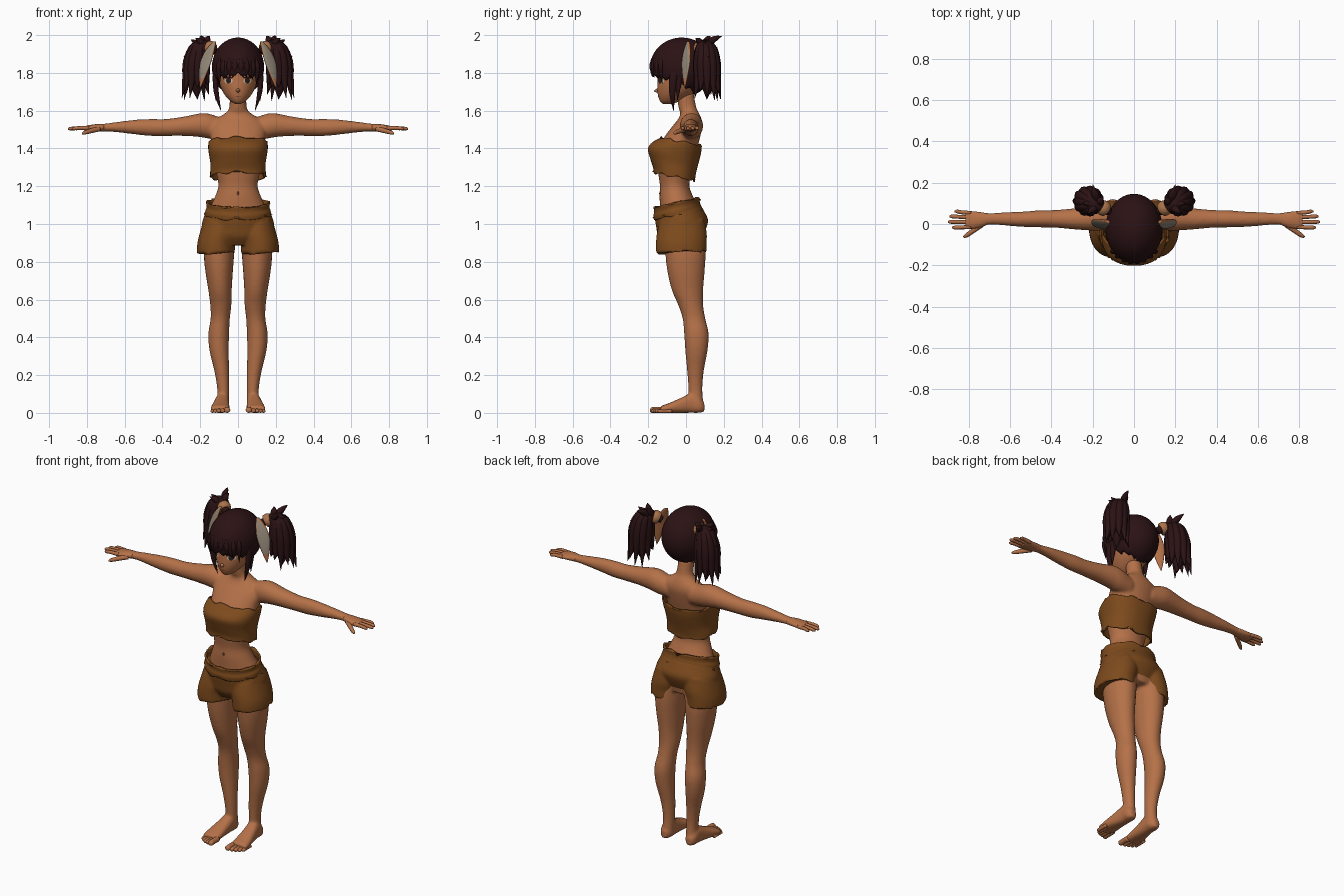
import bpy, bmesh, math, random
from mathutils import Vector
from mathutils.bvhtree import BVHTree

random.seed(4)
X, Y, Z = Vector((1, 0, 0)), Vector((0, 1, 0)), Vector((0, 0, 1))
AXES = {'x': (Y, Z), 'y': (X, Z), 'z': (X, Y)}


def material(name, *rgb):
    m = bpy.data.materials.new(name)
    m.diffuse_color = (*rgb, 1)
    return m


SKIN = material("skin", .46, .165, .065)
CLOTH = material("brown cloth", .205, .069, .012)
HAIR = material("dark hair", .024, .006, .007)
GREY = material("inner ear grey", .30, .25, .19)
TAN = material("tan band", .40, .17, .07)
WHITE = material("eye white", .60, .50, .42)
IRIS = material("eye brown", .03, .012, .008)
LIP = material("dark skin", .24, .07, .035)


def spline(rings, sub):
    """Smooth interpolation through (x, y, z, a, b) rings."""
    out, n = [], len(rings)
    for i in range(n - 1):
        p0, p1, p2, p3 = (rings[max(0, min(n - 1, i + k))] for k in (-1, 0, 1, 2))
        for j in range(sub):
            t = j / sub
            out.append([.5 * (2 * b + (c - a) * t + (2 * a - 5 * b + 4 * c - d) * t * t
                              + (3 * b - a - 3 * c + d) * t ** 3)
                        for a, b, c, d in zip(p0, p1, p2, p3)])
    return out + [list(rings[-1])]


def tube(bm, rings, axis=None, s=1, n=24, power=1, tilt=0, wave=0, caps=True, sub=4):
    """Loft of ellipses; axis None follows the path."""
    pts = spline(rings, sub)
    loops = []
    for i, (cx, cy, cz, a, b) in enumerate(pts):
        c = Vector((cx * s, cy, cz))
        if axis is None:
            p, q = pts[max(i - 1, 0)], pts[min(i + 1, len(pts) - 1)]
            t = Vector(((q[0] - p[0]) * s, q[1] - p[1], q[2] - p[2])).normalized()
            u = t.cross(Vector((.25, .95, .15))).normalized()
            v = t.cross(u)
        else:
            u, v = AXES[axis] if isinstance(axis, str) else axis
        end = i in (0, len(pts) - 1)
        loop = []
        for k in range(n):
            th = 2 * math.pi * k / n
            co, si = math.cos(th), math.sin(th)
            co, si = (math.copysign(abs(w) ** power, w) for w in (co, si))
            p = c + u * co * max(a, .0008) + v * si * max(b, .0008)
            p.z += tilt * (p.y - cy)
            if end:
                p.z += wave * (math.sin(7 * th) + .6 * math.sin(11 * th + 1))
            p.z = max(p.z, 0)
            loop.append(bm.verts.new(p))
        loops.append(loop)
    for l0, l1 in zip(loops, loops[1:]):
        for k in range(n):
            bm.faces.new((l0[k], l0[(k + 1) % n], l1[(k + 1) % n], l1[k]))
    if caps:
        bm.faces.new(loops[0])
        bm.faces.new(loops[-1])


def finish(name, bm, mats, mirror=False, thick=0, remesh=0, smooth=0, rule=None):
    bmesh.ops.recalc_face_normals(bm, faces=bm.faces[:])
    bm.normal_update()
    if rule:
        for f in bm.faces:
            f.material_index = rule(f)
    me = bpy.data.meshes.new(name)
    bm.to_mesh(me)
    bm.free()
    for m in mats:
        me.materials.append(m)
    me.polygons.foreach_set("use_smooth", [True] * len(me.polygons))
    ob = bpy.data.objects.new(name, me)
    bpy.context.collection.objects.link(ob)
    if mirror:
        ob.modifiers.new("mirror", 'MIRROR').use_mirror_merge = False
    if thick:
        ob.modifiers.new("thickness", 'SOLIDIFY').thickness = thick
    if remesh:
        r = ob.modifiers.new("blend", 'REMESH')
        r.mode, r.voxel_size, r.use_smooth_shade = 'VOXEL', remesh, True
        sm = ob.modifiers.new("soften", 'SMOOTH')
        sm.factor, sm.iterations = .5, smooth
    return ob


# Body: torso, arms, legs and feet blended into one skin
bm = bmesh.new()
tube(bm, [(0, -.02, .90, .14, .10), (0, -.02, 1.0, .168, .115), (0, -.035, 1.08, .15, .102),
          (0, -.05, 1.14, .124, .09), (0, -.06, 1.20, .104, .078), (0, -.06, 1.26, .114, .086),
          (0, -.055, 1.33, .13, .10), (0, -.045, 1.40, .14, .105), (0, -.02, 1.46, .145, .095),
          (0, .008, 1.52, .148, .078), (0, .02, 1.555, .12, .062), (0, .02, 1.585, .07, .05),
          (0, .008, 1.615, .047, .047), (0, -.005, 1.69, .044, .046)], 'z', n=32)
for s in (-1, 1):
    tube(bm, [(.07, .03, 1.50, .05, .055), (.15, .03, 1.517, .06, .066), (.20, .028, 1.523, .06, .063),
              (.28, .025, 1.518, .052, .052), (.38, .025, 1.511, .043, .045),
              (.46, .025, 1.511, .041, .045), (.54, .023, 1.513, .037, .039),
              (.64, .025, 1.513, .031, .027), (.70, .025, 1.511, .028, .021),
              (.74, .021, 1.509, .036, .021)], 'x', s)
    tube(bm, [(.09, -.01, .98, .08, .105), (.1, -.003, .85, .081, .107), (.1, 0, .75, .073, .099),
              (.095, .008, .65, .062, .083), (.091, .025, .57, .056, .066), (.094, .042, .50, .051, .06),
              (.102, .055, .42, .055, .065), (.1, .055, .33, .051, .059), (.086, .05, .22, .039, .044),
              (.078, .05, .12, .032, .037), (.08, .055, .02, .034, .04)], 'z', s)
    tube(bm, [(.084, .097, .03, .018, .024), (.083, .07, .04, .035, .04), (.083, .03, .052, .037, .052),
              (.089, -.03, .039, .043, .039), (.094, -.09, .026, .05, .026),
              (.096, -.135, .018, .049, .018)], 'y', s, power=.8)
finish("body", bm, [SKIN], remesh=.008, smooth=5)

# Hands: palm, four fingers and a thumb
bm = bmesh.new()
tube(bm, [(.71, .024, 1.511, .028, .019), (.75, .02, 1.509, .038, .02),
          (.79, .019, 1.507, .043, .016), (.815, .019, 1.506, .04, .011)], 'x')
for y, tip in ((-.015, .88), (.009, .90), (.032, .893), (.053, .868)):
    tube(bm, [(.79, y, 1.507, .01, .011), (.84, y * 1.08, 1.508, .0095, .010),
              (tip - .012, y * 1.15, 1.505, .009, .009), (tip, y * 1.15, 1.503, .004, .004)], 'x', n=12)
tube(bm, [(.735, -.002, 1.503, .013, .013), (.775, -.03, 1.494, .013, .012),
          (.81, -.055, 1.484, .010, .010), (.825, -.063, 1.478, .004, .004)], n=12)
finish("hand", bm, [SKIN], mirror=True)

# Toes
bm = bmesh.new()
for x, y, r in ((.057, -.19, .016), (.081, -.183, .012), (.101, -.176, .0115),
                (.119, -.165, .011), (.135, -.15, .010)):
    tube(bm, [(x, y + .075, r, r, r), (x, y + .03, r, r * .95, r), (x, y + .008, r * .9, r, r * .9),
              (x, y, r * .8, r * .4, r * .4)], 'y', n=12)
finish("toes", bm, [SKIN], mirror=True)

# Head and nose
bm = bmesh.new()
tube(bm, [(0, -.10, 1.636, .014, .022), (0, -.085, 1.65, .04, .052), (0, -.062, 1.68, .068, .086),
          (0, -.04, 1.72, .09, .112), (0, -.03, 1.77, .102, .12), (0, -.02, 1.83, .108, .13),
          (0, -.02, 1.90, .1, .12), (0, -.02, 1.95, .06, .07)], 'z', n=40)
face = BVHTree.FromBMesh(bm)
tube(bm, [(0, -.135, 1.709, .014, .017), (0, -.155, 1.706, .009, .010),
          (0, -.17, 1.704, .002, .002)], 'y', n=12)
finish("head", bm, [SKIN])


# Painted face plates laid on the head surface
def patch(name, cx, cz, rx, rz, mat, lift, mirror=True):
    bm = bmesh.new()

    def vert(x, z):
        hit = face.ray_cast(Vector((x, -1, z)), Y)[0]
        return bm.verts.new((x, (hit.y if hit else -.14) - lift, z))
    mid, rings = vert(cx, cz), []
    for f in (.5, 1):
        rings.append([vert(cx + f * rx * math.cos(k * math.pi / 8), cz + f * rz * math.sin(k * math.pi / 8))
                      for k in range(16)])
    for k in range(16):
        j = (k + 1) % 16
        bm.faces.new((mid, rings[0][k], rings[0][j]))
        bm.faces.new((rings[0][k], rings[1][k], rings[1][j], rings[0][j]))
    finish(name, bm, [mat], mirror=mirror)


patch("eye_white", .05, 1.758, .022, .015, WHITE, .002)
patch("iris", .05, 1.76, .013, .017, IRIS, .004)
patch("eyelash", .051, 1.775, .026, .005, HAIR, .005)
patch("mouth", 0, 1.674, .015, .0025, LIP, .002, False)

# Navel
bm = bmesh.new()
tube(bm, [(0, -.137, 1.15, .002, .002), (0, -.137, 1.16, .006, .005), (0, -.139, 1.172, .002, .002)], 'z', n=10)
finish("navel", bm, [LIP])

# Shorts: hips and two ragged legs, then a waistband
bm = bmesh.new()
tube(bm, [(0, -.02, .90, .12, .095), (0, -.022, .95, .178, .125), (0, -.02, 1.0, .191, .137),
          (0, -.035, 1.05, .176, .13), (0, -.045, 1.085, .164, .121)], 'z', n=48, tilt=.15)
for s in (-1, 1):
    tube(bm, [(.117, -.025, .85, .101, .134), (.115, -.025, .9, .1, .134), (.103, -.022, .95, .1, .132),
              (.088, -.02, 1.02, .095, .118)], 'z', s, n=48, wave=.008)
finish("shorts", bm, [CLOTH], remesh=.007, smooth=4)
bm = bmesh.new()
tube(bm, [(0, -.042, 1.05, .174, .128), (0, -.047, 1.07, .173, .126), (0, -.048, 1.09, .166, .121),
          (0, -.05, 1.113, .17, .122)], 'z', n=64, tilt=.22, wave=.004, caps=False)
finish("waistband", bm, [CLOTH], thick=.012)

# Ragged chest wrap
bm = bmesh.new()
tube(bm, [(0, -.062, 1.25, .147, .11), (0, -.062, 1.275, .147, .112), (0, -.065, 1.32, .146, .124),
          (0, -.065, 1.37, .154, .137), (0, -.05, 1.405, .158, .13), (0, -.024, 1.437, .156, .108)],
     'z', n=64, power=.88, tilt=-.2, wave=.005, caps=False)
finish("chest_wrap", bm, [CLOTH], thick=.008)

# Hair cap with a jagged lower edge, low at the nape and high over the face
bm = bmesh.new()
N, M = 96, 18
grid = []
for i in range(N):
    a = 2 * math.pi * i / N
    front = math.cos(a)
    low = 1.735 + .055 * max(front, 0) ** .7 - .05 * max(-front, 0)
    low += .022 * (abs((i % 6) - 3) / 3 - .5) * (1 if front > -.2 else .4)
    end = math.acos(max(-.98, (low - 1.83) / .157))
    grid.append([bm.verts.new((.138 * math.sin(p) * math.sin(a), -.022 - .168 * math.sin(p) * math.cos(a),
                               1.83 + .157 * math.cos(p))) for p in (end * (j + .05) / M for j in range(M + 1))])
for i in range(N):
    g, h = grid[i], grid[(i + 1) % N]
    for j in range(M):
        bm.faces.new((g[j], g[j + 1], h[j + 1], h[j]))
bm.faces.new([g[0] for g in grid])
finish("hair_cap", bm, [HAIR], thick=.012)

# Fringe points and long side locks
bm = bmesh.new()
for x, tip in ((.016, 1.785), (.045, 1.775), (.078, 1.765), (.1, 1.74)):
    y = -.022 - .166 * math.sqrt(1 - (x / .14) ** 2)
    tube(bm, [(x * .9, y + .012, 1.88, .008, .008), (x, y + .004, 1.83, .016, .012),
              (x * .97, y + .012, tip, .001, .001)], 'z', n=10)
tube(bm, [(.118, -.055, 1.84, .012, .02), (.12, -.068, 1.76, .014, .022), (.112, -.072, 1.68, .012, .015),
          (.09, -.066, 1.6, .001, .001)], 'z', n=12)
tube(bm, [(.118, -.03, 1.82, .012, .02), (.118, -.04, 1.74, .012, .016),
          (.118, -.045, 1.655, .001, .001)], 'z', n=12)
finish("hair_locks", bm, [HAIR], mirror=True)

# Pigtails: a full core, hanging strands and short upright tufts
bm = bmesh.new()
tube(bm, [(.12, .06, 1.915, .02, .02), (.155, .08, 1.935, .028, .028), (.195, .1, 1.925, .055, .055),
          (.218, .112, 1.86, .062, .062), (.222, .115, 1.77, .048, .048), (.215, .11, 1.66, .001, .001)], n=20)
for k in range(11):
    a = 2 * math.pi * k / 11
    co, si = math.cos(a), math.sin(a)
    tip = 1.645 + .1 * random.random()
    tube(bm, [(.165, .085, 1.93, .01, .01), (.20 + .03 * co, .105 + .03 * si, 1.94, .022, .022),
              (.218 + .046 * co, .11 + .046 * si, 1.86, .028, .028),
              (.222 + .054 * co, .112 + .054 * si, 1.77, .02, .02),
              (.225 + .072 * co, .112 + .072 * si, tip, .001, .001)], n=10)
for x, y, z in ((.15, .13, 1.995), (.2, .19, 1.995), (.25, .1, 1.975), (.225, .05, 1.985), (.29, .12, 1.89)):
    tube(bm, [(.165, .09, 1.925, .015, .015), ((.175 + x) / 2, (.095 + y) / 2, z - .02, .018, .018),
              (x, y, z, .001, .001)], n=10)
finish("pigtail", bm, [HAIR], mirror=True)

# Hair bands around the pigtail roots
bm = bmesh.new()
tube(bm, [(.135, .068, 1.924, .034, .034), (.148, .077, 1.932, .038, .038),
          (.16, .084, 1.936, .034, .034)], n=20)
finish("hair_band", bm, [TAN], mirror=True)

# Drooping pointed ears with a grey front
bm = bmesh.new()
tube(bm, [(.125, .012, 1.965, .010, .006), (.148, .006, 1.92, .028, .009), (.17, 0, 1.86, .036, .009),
          (.187, -.004, 1.79, .024, .008), (.2, -.006, 1.72, .002, .002)],
     (Vector((.8, .6, 0)), Vector((-.6, .8, 0))), n=20)
finish("ear", bm, [SKIN, GREY], mirror=True,
       rule=lambda f: int(f.normal.dot(Vector((.6, -.8, 0))) > .85 and f.calc_center_median().z > 1.77))
